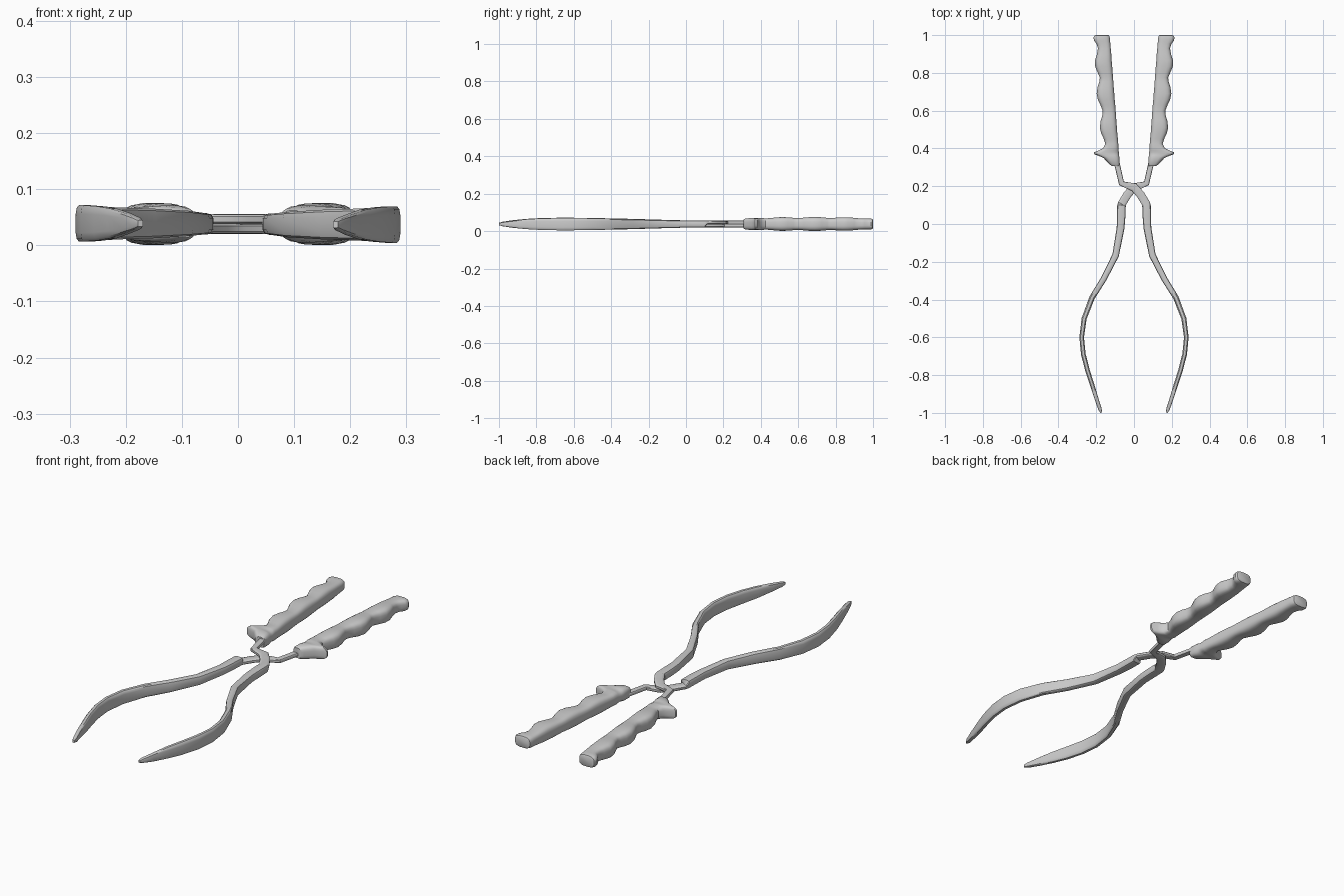
import bpy, bmesh, math
from mathutils import Vector

ZC = 0.038   # height of the plane where both halves meet


def section(n, power):
    """Unit rounded-rectangle (superellipse) outline, spanning -1..1."""
    pts = []
    for i in range(n):
        a = 2 * math.pi * (i + 0.5) / n
        c, s = math.cos(a), math.sin(a)
        pts.append((math.copysign(abs(c) ** (2 / power), c),
                    math.copysign(abs(s) ** (2 / power), s)))
    return pts


def loft(name, rings, flip):
    """Skin rings of points; flip turns the part half a turn about the long axis."""
    bm = bmesh.new()
    loops = []
    for ring in rings:
        loops.append([bm.verts.new((-x, y, 2 * ZC - z) if flip else (x, y, z))
                      for x, y, z in ring])
    n = len(loops[0])
    for a, b in zip(loops, loops[1:]):
        for i in range(n):
            j = (i + 1) % n
            bm.faces.new((a[i], a[j], b[j], b[i]))
    bm.faces.new(loops[0])
    bm.faces.new(loops[-1][::-1])
    bmesh.ops.recalc_face_normals(bm, faces=bm.faces)
    me = bpy.data.meshes.new(name)
    bm.to_mesh(me)
    bm.free()
    ob = bpy.data.objects.new(name, me)
    bpy.context.collection.objects.link(ob)
    bpy.ops.object.select_all(action='DESELECT')
    ob.select_set(True)
    bpy.context.view_layer.objects.active = ob
    bpy.ops.object.shade_smooth_by_angle(angle=math.radians(35))


# Arm stations: x, y, width, z low, z high (half thickness where arms cross)
ARM = [
    (-.097, .36, .03, .037, .056), (-.088, .31, .03, .037, .056),
    (-.066, .215, .032, .037, .056), (0, .195, .045, .037, .056),
    (.035, .155, .045, .037, .056), (.065, .106, .044, .037, .056),
    (.066, .10, .046, .019, .057), (.068, .04, .046, .018, .057),
    (.071, -.02, .042, .018, .057), (.097, -.165, .036, .014, .060),
    (.160, -.29, .032, .010, .064), (.222, -.39, .030, .008, .066),
    (.264, -.50, .027, .005, .069), (.277, -.60, .025, .004, .070),
    (.268, -.69, .025, .004, .070), (.245, -.78, .025, .006, .068),
    (.222, -.85, .024, .010, .064), (.197, -.93, .021, .018, .055),
    (.180, -.98, .019, .026, .048), (.174, -.998, .010, .031, .043),
]

# Grip stations: y, outer x, inner x, half height
GRIP = [
    (.308, -.118, -.078, .024), (.316, -.130, -.075, .029),
    (.350, -.162, -.077, .033), (.362, -.190, -.078, .032),
    (.370, -.213, -.079, .031), (.380, -.212, -.080, .031),
    (.390, -.185, -.081, .032), (.402, -.163, -.082, .033),
    (.425, -.152, -.083, .030), (.450, -.160, -.085, .032),
    (.480, -.174, -.088, .035), (.510, -.181, -.090, .037),
    (.545, -.177, -.093, .036), (.575, -.168, -.095, .033),
    (.600, -.166, -.097, .032), (.630, -.178, -.099, .034),
    (.660, -.192, -.102, .037), (.690, -.198, -.104, .038),
    (.725, -.193, -.107, .036), (.755, -.183, -.109, .033),
    (.775, -.181, -.111, .032), (.805, -.194, -.113, .034),
    (.835, -.206, -.115, .036), (.865, -.207, -.118, .036),
    (.900, -.196, -.120, .033), (.930, -.191, -.123, .030),
    (.955, -.199, -.125, .029), (.970, -.212, -.126, .029),
    (.988, -.215, -.128, .029), (.997, -.210, -.131, .027),
    (1.0, -.203, -.137, .022),
]


def arm_rings():
    outline = section(12, 4)
    pts = [Vector(s[:2]) for s in ARM]
    rings = []
    for i, (x, y, w, lo, hi) in enumerate(ARM):
        t = pts[min(i + 1, len(pts) - 1)] - pts[max(i - 1, 0)]
        t.normalize()
        rings.append([(x - t.y * u * w / 2, y + t.x * u * w / 2,
                       (lo + hi) / 2 + v * (hi - lo) / 2) for u, v in outline])
    return rings


def grip_rings():
    outline = section(20, 3.2)
    return [[((xo + xi) / 2 + u * (xi - xo) / 2, y, ZC + v * h)
             for u, v in outline] for y, xo, xi, h in GRIP]


# Two identical halves, one turned over so they interlock at the crossing
for side, flip in (("upper", False), ("lower", True)):
    loft(side + "_jaw_arm", arm_rings(), flip)
    loft(side + "_finger_grip", grip_rings(), flip)
